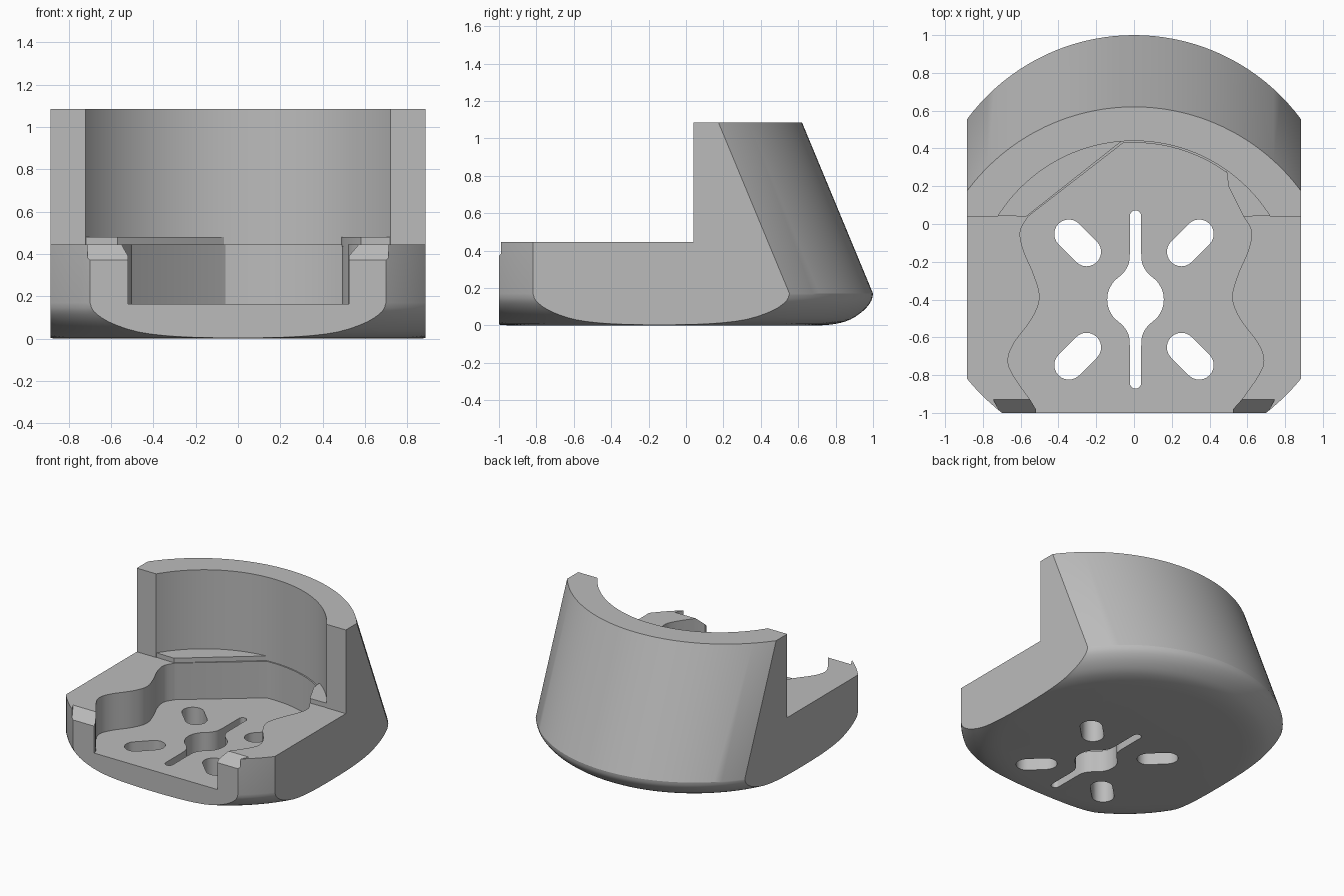
import bpy, bmesh, math
from mathutils import Vector

if "Cube" in bpy.data.objects:
    bpy.data.objects.remove(bpy.data.objects["Cube"])

grey = bpy.data.materials.new("plain grey")
grey.use_nodes = True
COLOUR = (0.5, 0.5, 0.5, 1)
grey.diffuse_color = COLOUR
grey.node_tree.nodes["Principled BSDF"].inputs["Base Color"].default_value = COLOUR


def finish(name, bm):
    bmesh.ops.recalc_face_normals(bm, faces=bm.faces)
    mesh = bpy.data.meshes.new(name)
    bm.to_mesh(mesh)
    bm.free()
    mesh.materials.append(grey)
    ob = bpy.data.objects.new(name, mesh)
    bpy.context.collection.objects.link(ob)
    return ob


def prism(name, outline, z0, z1):
    bm = bmesh.new()
    face = bm.faces.new([bm.verts.new((x, y, z0)) for x, y in outline])
    top = bmesh.ops.extrude_face_region(bm, geom=[face])["geom"]
    bmesh.ops.translate(bm, vec=(0, 0, z1 - z0),
                        verts=[v for v in top if isinstance(v, bmesh.types.BMVert)])
    return finish(name, bm)


def box(name, x0, x1, y0, y1, z0, z1):
    return prism(name, [(x0, y0), (x1, y0), (x1, y1), (x0, y1)], z0, z1)


def arc(cx, cy, r, a0, a1, n):
    angles = [math.radians(a0 + (a1 - a0) * i / n) for i in range(n + 1)]
    return [(cx + r * math.cos(a), cy + r * math.sin(a)) for a in angles]


def spline(points, steps=6):
    """Smooth curve through the points."""
    p = [Vector(q) for q in [points[0]] + points + [points[-1]]]
    out = []
    for a, b, c, d in zip(p, p[1:], p[2:], p[3:]):
        for i in range(steps):
            t = i / steps
            out.append(tuple(b + (c - a) * t / 2 + (2 * a - 5 * b + 4 * c - d) * t * t / 2
                             + (3 * b - a - 3 * c + d) * t ** 3 / 2))
    return out + [tuple(points[-1])]


def apply(ob, cutter, operation="DIFFERENCE"):
    cutter.hide_render = True
    mod = ob.modifiers.new("cut", "BOOLEAN")
    mod.object, mod.operation, mod.solver = cutter, operation, "EXACT"
    bpy.context.view_layer.objects.active = ob
    bpy.ops.object.modifier_apply(modifier=mod.name)
    bpy.data.objects.remove(cutter)


# Main shell: round dished bottom, upright front, back wall leaning forward
profile = spline([(0.82, 0), (0.9, 0.008), (0.98, 0.032), (1.05, 0.08), (1.09, 0.13), (1.1, 0.17)], 3)
profile += [(1.1, 1.085)]
SEGMENTS = 128
bm = bmesh.new()
rings = []
for r, z in profile:
    ring = []
    for i in range(SEGMENTS):
        a = math.tau * i / SEGMENTS
        s = math.sin(a)
        t = min(max((s + 0.2) / 0.7, 0), 1)
        back = t * t * (3 - 2 * t)
        k = r * (1 + 0.036 * (1 - back))
        lean = 0.415 * max(0, z - 0.17) * back
        ring.append(bm.verts.new((k * math.cos(a), k * s - 0.1 - lean, z)))
    rings.append(ring)
for low, high in zip(rings, rings[1:]):
    for i in range(SEGMENTS):
        j = (i + 1) % SEGMENTS
        bm.faces.new((low[i], low[j], high[j], high[i]))
bm.faces.new(rings[0])
bm.faces.new(rings[-1])
body = finish("holder_body", bm)
apply(body, box("side_trim", -0.885, 0.885, -1, 1.5, -0.5, 1.5), "INTERSECT")

# Low front half and the round bore of the back wall
apply(body, box("front_cut", -2, 2, -2, 0.04, 0.445, 2))
apply(body, prism("bore_cut", arc(0, -0.41, 0.85, 0, 360, 128)[:-1], 0.445, 2))

# Wavy pocket, open at the front
wave = spline([(0.56, -0.93), (0.65, -0.8), (0.677, -0.72), (0.645, -0.63), (0.55, -0.5),
               (0.51, -0.39), (0.54, -0.27), (0.595, -0.14), (0.612, -0.04), (0.57, 0.04)])
right = [(0.525, -1.2), (0.525, -0.98)] + [(x + 0.01, y) for x, y in wave]
left = [(0.01 - x, y) for x, y in wave] + [(-0.52, -0.98), (-0.52, -1.2)][::1]
left = [(-0.52, -1.2), (-0.52, -0.98)] + left[:-2]
rear = [(0.5, 0.2)] + arc(0, -0.41, 0.84, 54, 94, 20)
apply(body, prism("pocket_cut", right + rear + left[::-1], 0.165, 0.6))

# Four diagonal slots through the floor
for sx in (-1, 1):
    for sy in (-1, 1):
        tilt = math.degrees(math.atan2(sy, sx))
        cx, cy, d = sx * 0.298, -0.4 + sy * 0.3, 0.047
        slot = arc(cx + sx * d, cy + sy * d, 0.077, tilt - 90, tilt + 90, 12)
        slot += arc(cx - sx * d, cy - sy * d, 0.077, tilt + 90, tilt + 270, 12)
        apply(body, prism("slot_cut", slot, -0.5, 0.6))

# Keyhole: round centre flaring into a narrow slot
quarter = spline([(0.15, 0), (0.143, 0.045), (0.115, 0.095), (0.065, 0.14), (0.036, 0.19), (0.03, 0.25)], 4)
quarter += arc(0, 0.442, 0.03, 0, 90, 6)
half = quarter + [(-x, y) for x, y in quarter[-2::-1]]
key = half + [(x, -y) for x, y in half[-2:0:-1]]
apply(body, prism("keyhole_cut", [(x + 0.008, y - 0.4) for x, y in key], -0.5, 0.6))

# Sloping notches on the front posts
for s in (-1, 1):
    bm = bmesh.new()
    ends = []
    for x0, x1 in ((0.4, 0.45), (0.695, 0.745)):
        ends.append([bm.verts.new((s * x, y, z)) for x, y, z in
                     ((x0, -1.02, 0.35), (x1, -0.93, 0.445), (x1, -0.93, 0.6), (x0, -1.02, 0.6))])
    bm.faces.new(ends[0])
    bm.faces.new(ends[1])
    for i in range(4):
        j = (i + 1) % 4
        bm.faces.new((ends[0][i], ends[0][j], ends[1][j], ends[1][i]))
    apply(body, finish("notch_cut", bm))

# Thin ledges at the foot of the bore
left_ledge = prism("left_ledge", [(-0.57, 0.04)] + arc(0, -0.41, 0.855, 94, 148, 24), 0.435, 0.48)
right_ledge = prism("right_ledge", [(0.58, 0.04), (0.5, 0.2), (0.49, 0.28)]
                    + arc(0, -0.41, 0.855, 54, 32, 10), 0.435, 0.48)

for ob in (body, left_ledge, right_ledge):
    bpy.ops.object.select_all(action="DESELECT")
    ob.select_set(True)
    bpy.context.view_layer.objects.active = ob
    bpy.ops.object.shade_smooth_by_angle(angle=math.radians(25))
